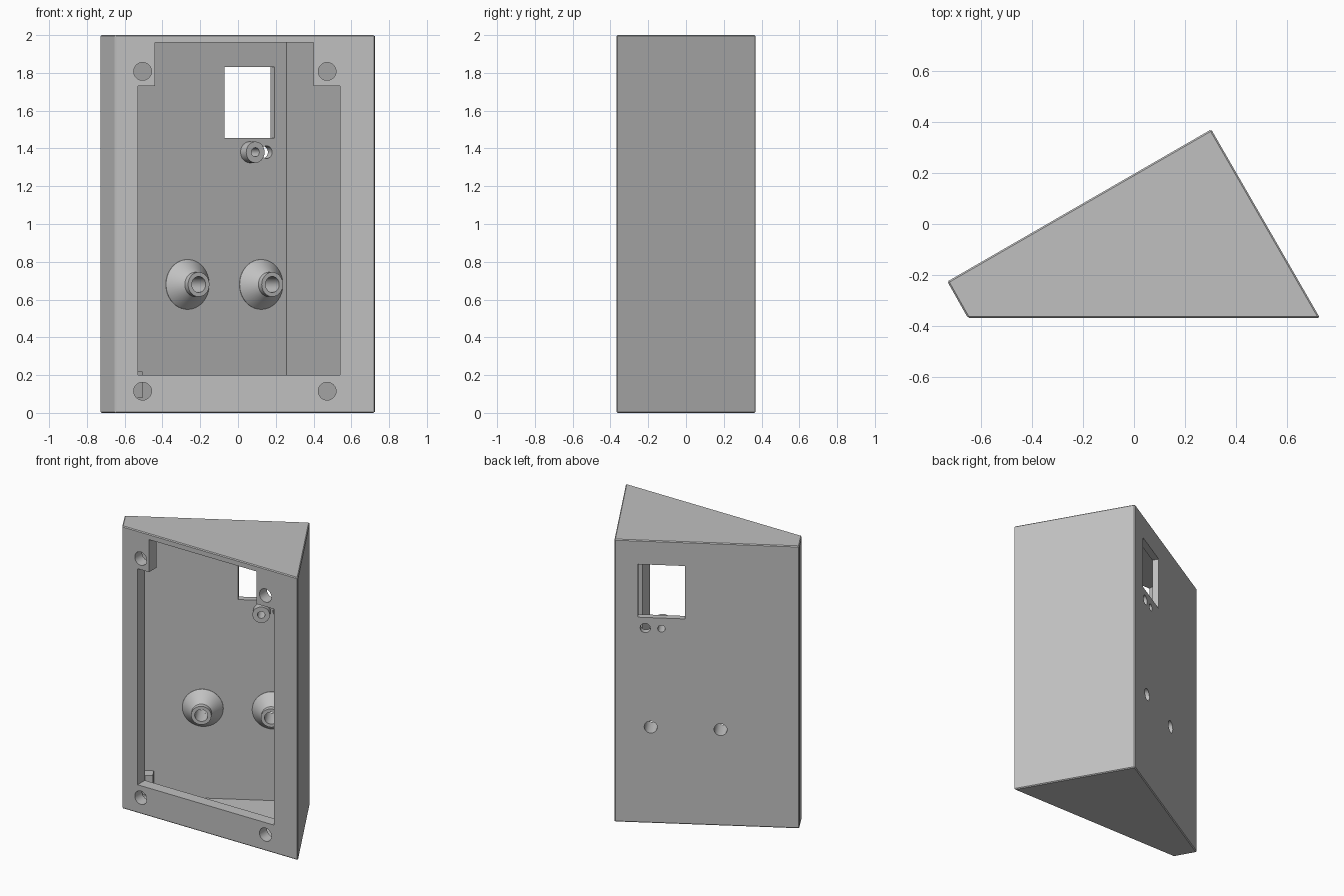
import bpy, bmesh, math
from mathutils import Matrix, Vector

cube = bpy.data.objects.get("Cube")
if cube:
    bpy.data.objects.remove(cube, do_unlink=True)

grey = bpy.data.materials.new("plain grey")
grey.use_nodes = True
COLOUR = (0.53, 0.53, 0.53, 1)
grey.diffuse_color = COLOUR
grey.node_tree.nodes["Principled BSDF"].inputs["Base Color"].default_value = COLOUR

# Wall frame: u runs along the slanted back wall from its rear corner, v points inward
S, C = 0.5, math.sqrt(0.75)
WALL = Matrix(((-C, S, 0, 0.302), (-S, -C, 0, 0.37), (0, 0, 1, 0), (0, 0, 0, 1)))
WORLD = Matrix.Identity(4)
BACK = 0.045


def make(name, bm, frame=WORLD):
    bm.transform(frame)
    bmesh.ops.recalc_face_normals(bm, faces=bm.faces)
    mesh = bpy.data.meshes.new(name)
    bm.to_mesh(mesh)
    bm.free()
    mesh.materials.append(grey)
    obj = bpy.data.objects.new(name, mesh)
    bpy.context.collection.objects.link(obj)
    return obj


def prism(name, points, z0, z1, frame=WORLD, bevel=0):
    bm = bmesh.new()
    face = bm.faces.new([bm.verts.new((x, y, z0)) for x, y in points])
    new = bmesh.ops.extrude_face_region(bm, geom=[face])["geom"]
    bmesh.ops.translate(bm, vec=(0, 0, z1 - z0),
                        verts=[g for g in new if isinstance(g, bmesh.types.BMVert)])
    if bevel:
        bmesh.ops.bevel(bm, geom=bm.edges[:], offset=bevel, segments=1, affect='EDGES')
    return make(name, bm, frame)


def box(name, x0, x1, y0, y1, z0, z1, frame=WORLD):
    return prism(name, [(x0, y0), (x1, y0), (x1, y1), (x0, y1)], z0, z1, frame)


def rod(name, start, end, radius, frame=WORLD):
    a, b = Vector(start), Vector(end)
    bm = bmesh.new()
    turn = (b - a).to_track_quat('Z', 'Y').to_matrix().to_4x4()
    bmesh.ops.create_cone(bm, cap_ends=True, segments=40, radius1=radius, radius2=radius,
                          depth=(b - a).length, matrix=Matrix.Translation((a + b) / 2) @ turn)
    return make(name, bm, frame)


def lathe(name, u, z, profile, steps=48):
    """Spin a closed (radius, height) profile about an axis leaving the back wall."""
    bm = bmesh.new()
    rings = []
    for i in range(steps):
        a = 2 * math.pi * i / steps
        rings.append([bm.verts.new((u + r * math.cos(a), BACK + h, z + r * math.sin(a)))
                      for r, h in profile])
    n = len(profile)
    for i in range(steps):
        p, q = rings[i], rings[(i + 1) % steps]
        for j in range(n):
            k = (j + 1) % n
            bm.faces.new((p[j], p[k], q[k], q[j]))
    return smooth(make(name, bm, WALL))


def smooth(obj):
    bpy.ops.object.select_all(action='DESELECT')
    obj.select_set(True)
    bpy.context.view_layer.objects.active = obj
    bpy.ops.object.shade_smooth_by_angle(angle=math.radians(25))
    return obj


def combine(target, tool, operation='DIFFERENCE'):
    mod = target.modifiers.new("cut", 'BOOLEAN')
    mod.operation, mod.solver, mod.object = operation, 'EXACT', tool
    bpy.context.view_layer.objects.active = target
    bpy.ops.object.modifier_apply(modifier=mod.name)
    bpy.data.objects.remove(tool, do_unlink=True)


# Wedge-shaped outer case
case = prism("case", [(-0.73, -0.225), (-0.65, -0.367), (0.727, -0.367), (0.302, 0.37)],
             0, 2, bevel=0.006)

# Hollow inside
combine(case, prism("cavity", [(0.078, BACK), (1.12, BACK), (1.12, 0.11), (0.078, 0.711)],
                    0.04, 1.96, WALL))

# Front opening with notched upper corners
opening = [(-0.53, 0.2), (0.54, 0.2), (0.54, 1.73), (0.40, 1.73),
           (0.40, 1.96), (-0.44, 1.96), (-0.44, 1.73), (-0.53, 1.73)]
TO_FRONT = Matrix.Translation((0, -0.27, 0)) @ Matrix.Rotation(math.pi / 2, 4, 'X')
combine(case, prism("opening", opening, 0, 0.2, TO_FRONT))

# Screw holes in the front rim
for x in (-0.505, 0.472):
    for z in (0.115, 1.808):
        combine(case, rod("screw_hole", (x, -0.45, z), (x, -0.25, z), 0.047))

# Cable entry block and hole on the narrow side
combine(case, box("cable_block", 1.0, 1.14, 0.02, 0.118, 0.08, 0.22, WALL), 'UNION')
combine(case, rod("cable_hole", (0.985, 0.067, 0.15), (1.3, 0.067, 0.15), 0.055, WALL))

# Display window and holes through the back wall
combine(case, box("window", 0.151, 0.456, -0.1, 0.07, 1.455, 1.83, WALL))
for u, z, radius in ((0.234, 0.68, 0.042), (0.684, 0.68, 0.042),
                     (0.199, 1.38, 0.033), (0.303, 1.38, 0.024)):
    combine(case, rod("wall_hole", (u, -0.1, z), (u, 0.1, z), radius, WALL))

# Connector slot in the floor
combine(case, box("slot", 0.22, 0.71, 0.145, 0.195, -0.1, 0.07, WALL))
outline = [(0.465 + 0.125 * math.cos(a), 0.17 + 0.058 * math.sin(a))
           for a in (2 * math.pi * i / 32 for i in range(32))]
combine(case, prism("slot_bulge", outline, -0.1, 0.07, WALL))
smooth(case)

# Flared bushings and the small standoff on the inside of the back wall
flare = [(0.042, -0.002), (0.132, -0.002), (0.132, 0.003), (0.065, 0.085),
         (0.065, 0.12), (0.042, 0.12)]
for name, u in (("left_bushing", 0.234), ("right_bushing", 0.684)):
    lathe(name, u, 0.68, flare)
lathe("small_standoff", 0.303, 1.38, [(0.024, -0.002), (0.056, -0.002), (0.056, 0.06), (0.024, 0.06)])
